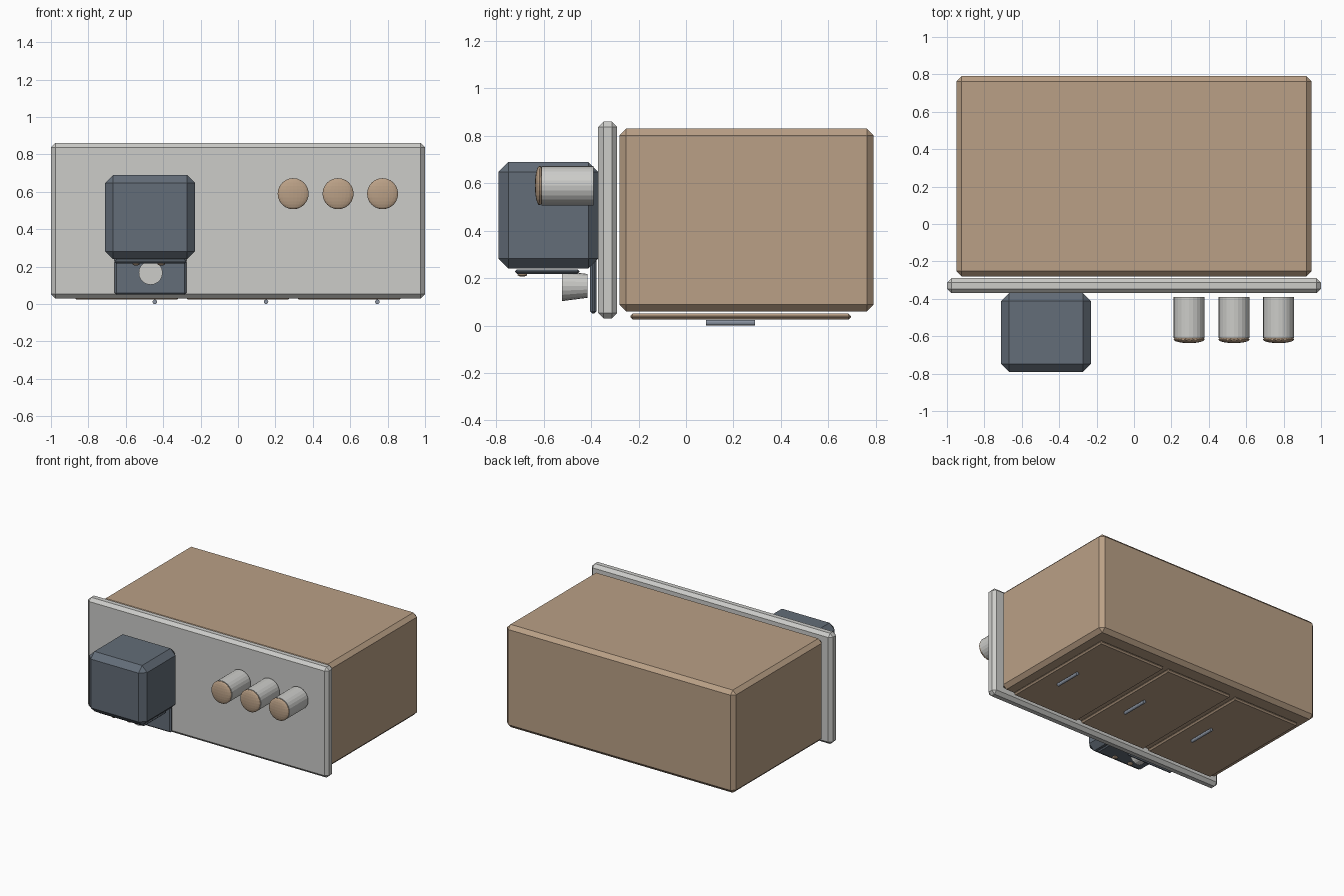
import bpy
import math

cube = bpy.data.objects.get("Cube")
if cube:
    bpy.data.objects.remove(cube, do_unlink=True)


def material(name, rgb):
    # sRGB bytes to linear values
    lin = [((c / 255 + 0.055) / 1.055) ** 2.4 for c in rgb] + [1.0]
    m = bpy.data.materials.new(name)
    m.use_nodes = True
    m.diffuse_color = lin
    node = next(n for n in m.node_tree.nodes if n.type == 'BSDF_PRINCIPLED')
    node.inputs["Base Color"].default_value = lin
    return m


wood = material("warm wood", (186, 160, 134))
stone = material("pale grey", (204, 204, 201))
slate = material("dark slate", (99, 109, 120))
steel = material("blue grey metal", (140, 149, 163))


def finish(name, mat):
    ob = bpy.context.object
    ob.name = ob.data.name = name
    ob.data.materials.append(mat)
    return ob


def box(name, x, y, z, bevel, mat):
    """Chamfered box from (low, high) ranges."""
    bpy.ops.mesh.primitive_cube_add(size=1, location=[sum(r) / 2 for r in (x, y, z)])
    ob = finish(name, mat)
    ob.scale = [r[1] - r[0] for r in (x, y, z)]
    bpy.ops.object.transform_apply(location=False, rotation=False, scale=True)
    mod = ob.modifiers.new("chamfer", 'BEVEL')
    mod.width = bevel
    mod.segments = 1
    return ob


def rod(name, x, y, z, r_front, r_back, mat, sides=24):
    """Round part lying along y, from y[0] (front) to y[1] (back)."""
    bpy.ops.mesh.primitive_cone_add(
        vertices=sides, radius1=r_front, radius2=r_back, depth=y[1] - y[0],
        location=(x, sum(y) / 2, z), rotation=(-math.pi / 2, 0, 0))
    return finish(name, mat)


def button(name, loc, size, mat):
    """Flattened ball."""
    bpy.ops.mesh.primitive_uv_sphere_add(segments=24, ring_count=12, radius=1, location=loc)
    ob = finish(name, mat)
    ob.scale = size
    return ob


# Cabinet body and front slab
box("cabinet", (-0.95, 0.95), (-0.28, 0.79), (0.06, 0.83), 0.028, wood)
box("front_slab", (-1, 1), (-0.37, -0.29), (0.03, 0.86), 0.023, stone)

# Drawers with handles on the underside
for i, cx in enumerate((-0.595, 0, 0.595), 1):
    box(f"drawer_{i}", (cx - 0.28, cx + 0.28), (-0.235, 0.695), (0.025, 0.05), 0.01, wood)
    rod(f"drawer_handle_{i}", cx + 0.15, (0.085, 0.29), 0.012, 0.012, 0.012, steel, 12)

# Machine with its back panel, tray, feet and cup
box("machine_body", (-0.71, -0.23), (-0.79, -0.37), (0.24, 0.69), 0.042, slate)
box("machine_panel", (-0.66, -0.275), (-0.405, -0.378), (0.05, 0.3), 0.01, slate)
box("machine_tray", (-0.66, -0.275), (-0.72, -0.45), (0.218, 0.237), 0.008, slate)
for side, x in (("right", -0.545), ("left", -0.41)):
    button(f"tray_button_{side}", (x, -0.69, 0.214), (0.02, 0.02, 0.008), wood)
rod("cup", -0.467, (-0.522, -0.415), 0.167, 0.064, 0.05, stone, 20)

# Three canisters with domed caps
for i, x in enumerate((0.295, 0.535, 0.773), 1):
    rod(f"canister_{i}", x, (-0.61, -0.39), 0.59, 0.083, 0.083, stone)
    button(f"canister_cap_{i}", (x, -0.617, 0.59), (0.083, 0.02, 0.083), wood)
